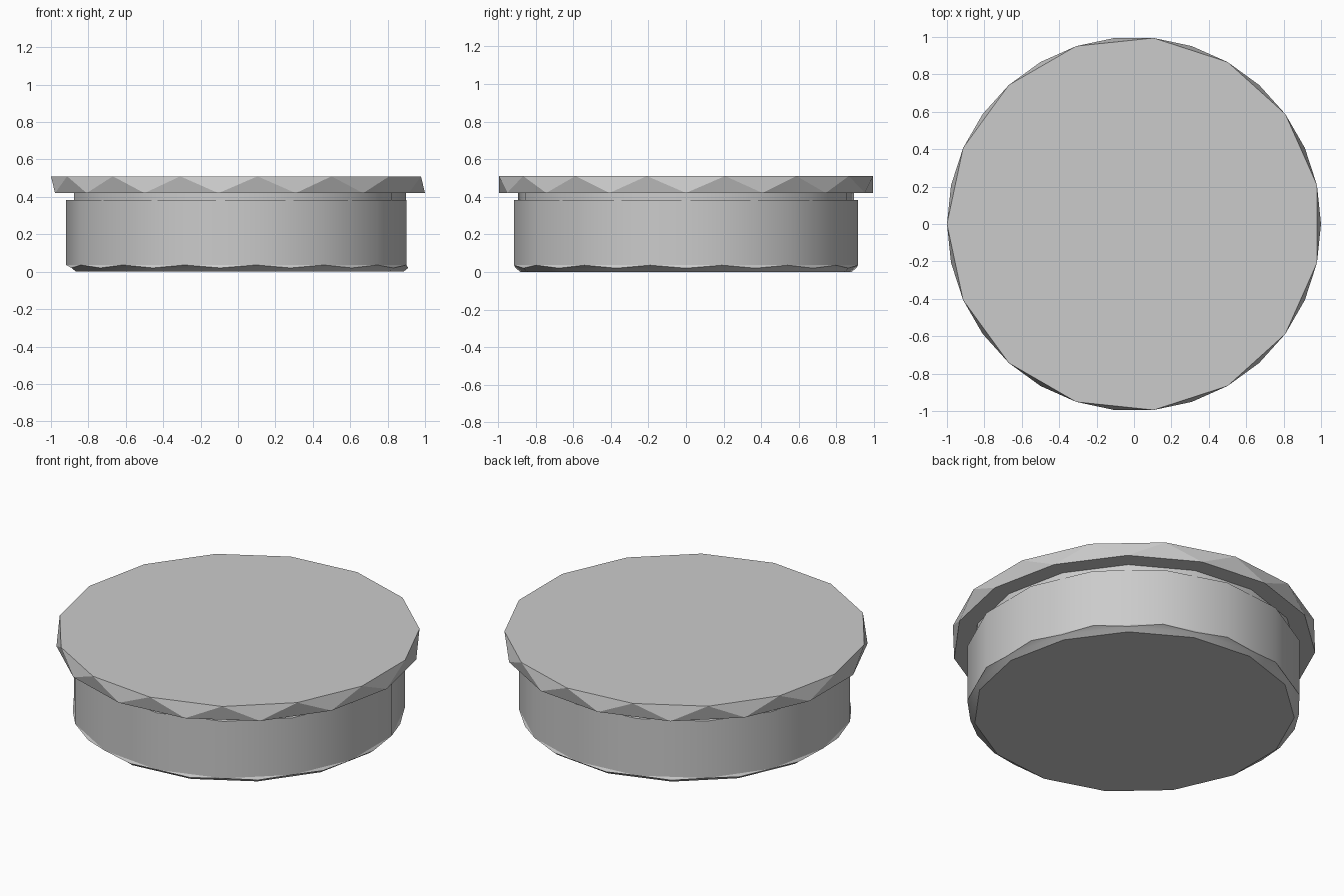
import bpy
import bmesh
from math import cos, sin, pi, radians

SIDES = 15

cube = bpy.data.objects.get("Cube")
if cube:
    bpy.data.objects.remove(cube, do_unlink=True)

grey = bpy.data.materials.new("plain grey")
grey.use_nodes = True
colour = (0.6, 0.6, 0.6, 1)
grey.diffuse_color = colour
grey.node_tree.nodes["Principled BSDF"].inputs["Base Color"].default_value = colour


def stack(name, rings, smooth=False):
    """Closed solid from rings of (radius, height, half-steps of twist)."""
    bm = bmesh.new()
    step = 2 * pi / SIDES
    loops = []
    for radius, z, twist in rings:
        angles = [(i + twist / 2) * step for i in range(SIDES)]
        loops.append([bm.verts.new((radius * cos(a), radius * sin(a), z)) for a in angles])
    for k in range(len(rings) - 1):
        low, high = loops[k], loops[k + 1]
        turn = rings[k + 1][2] - rings[k][2]
        for i in range(SIDES):
            j = (i + 1) % SIDES
            if turn == 0:
                bm.faces.new((low[i], low[j], high[j], high[i]))
            else:
                # A half-step twist gives alternating triangles
                bm.faces.new((low[i], low[j], high[i]))
                bm.faces.new((low[j], high[j], high[i]))
    bm.faces.new(loops[0][::-1])
    bm.faces.new(loops[-1])
    bmesh.ops.recalc_face_normals(bm, faces=bm.faces[:])
    mesh = bpy.data.meshes.new(name)
    bm.to_mesh(mesh)
    bm.free()
    mesh.materials.append(grey)
    obj = bpy.data.objects.new(name, mesh)
    bpy.context.collection.objects.link(obj)
    if smooth:
        bpy.ops.object.select_all(action='DESELECT')
        obj.select_set(True)
        bpy.context.view_layer.objects.active = obj
        bpy.ops.object.shade_smooth_by_angle(angle=radians(30))
    return obj


# Drum with a bevelled, half-step twisted foot
stack("body", [(0.885, 0, 0), (0.91, 0.02, 0), (0.92, 0.036, 1), (0.92, 0.382, 1)], smooth=True)

# Narrow groove under the cap
stack("neck", [(0.897, 0.37, 0), (0.897, 0.43, 0)], smooth=True)

# Overhanging faceted cap
stack("cap", [(1, 0.42, 0), (1, 0.51, 1)])
